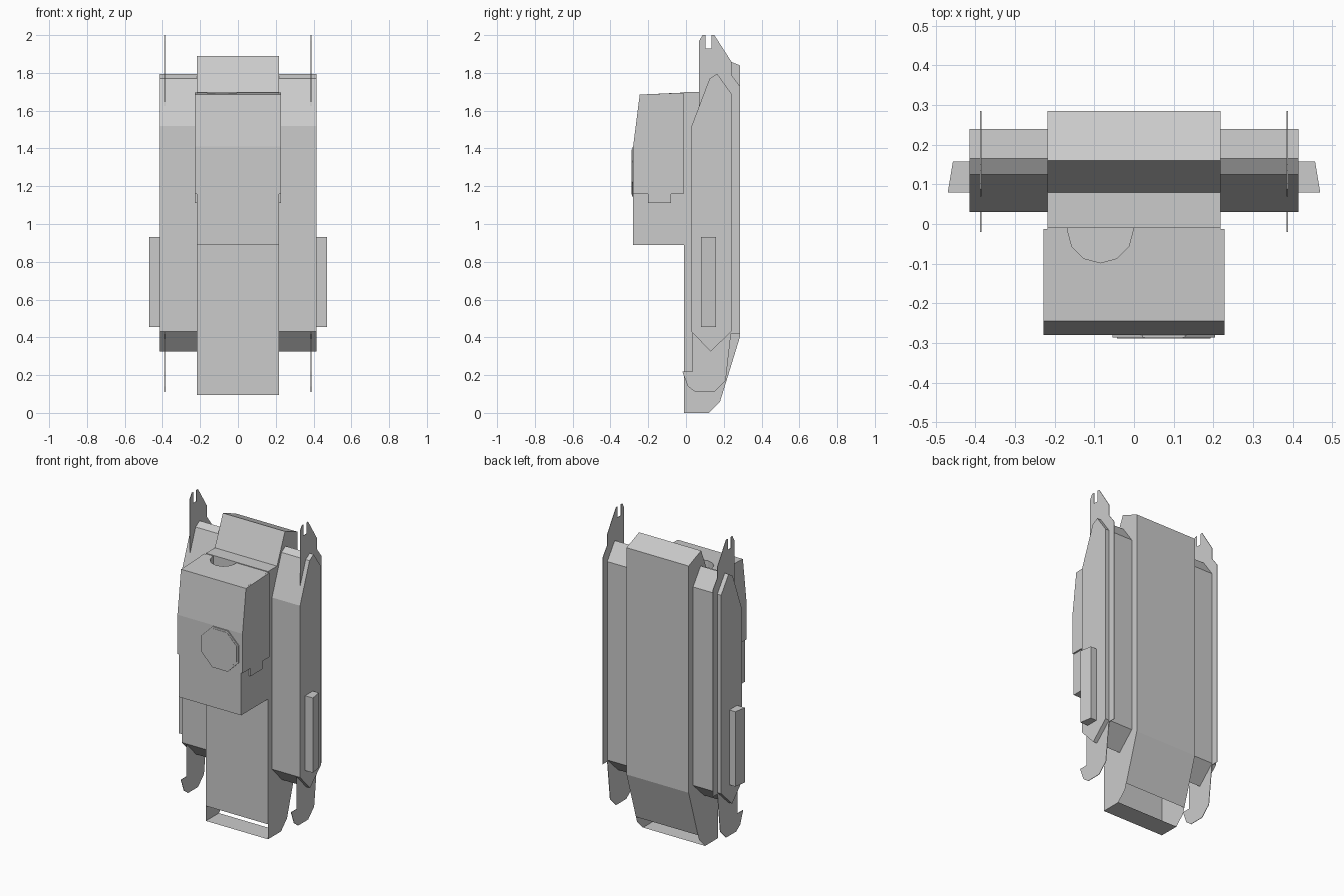
import bpy, bmesh, math
from mathutils import Matrix

cube = bpy.data.objects.get("Cube")
if cube:
    bpy.data.objects.remove(cube, do_unlink=True)

grey = bpy.data.materials.new("light_grey")
grey.use_nodes = True
grey.diffuse_color = (0.6, 0.6, 0.6, 1)
grey.node_tree.nodes["Principled BSDF"].inputs["Base Color"].default_value = (0.6, 0.6, 0.6, 1)


def finish(name, bm):
    bmesh.ops.recalc_face_normals(bm, faces=bm.faces)
    mesh = bpy.data.meshes.new(name)
    bm.to_mesh(mesh)
    bm.free()
    mesh.materials.append(grey)
    obj = bpy.data.objects.new(name, mesh)
    bpy.context.collection.objects.link(obj)
    return obj


def prism(name, profile, x0, x1, open_edges=()):
    """Side profile of (y, z) points stretched across x; listed edges stay open."""
    bm = bmesh.new()
    a = [bm.verts.new((x0, y, z)) for y, z in profile]
    b = [bm.verts.new((x1, y, z)) for y, z in profile]
    bm.faces.new(a)
    bm.faces.new(b[::-1])
    n = len(profile)
    for i in range(n):
        if i not in open_edges:
            j = (i + 1) % n
            bm.faces.new((a[i], b[i], b[j], a[j]))
    return finish(name, bm)


def disc(name, sides, radius, depth, matrix):
    bm = bmesh.new()
    bmesh.ops.create_cone(bm, cap_ends=True, segments=sides, radius1=radius,
                          radius2=radius, depth=depth, matrix=matrix)
    return finish(name, bm)


# Central column, open along the lower front and lower back
prism("central_column",
      [(-.01, 0), (.12, 0), (.18, .06), (.191, .095), (.285, .4), (.285, 1.84),
       (.16, 1.89), (.08, 1.7), (-.01, 1.7), (-.01, .095)],
      -.218, .218, open_edges=(1, 2, 9))

# Front housing
housing = prism("front_housing",
                [(-.28, .89), (-.01, .89), (-.01, 1.12), (.08, 1.12), (.08, 1.7),
                 (-.245, 1.685), (-.28, 1.41)], -.218, .218)

# Notched cover plates on the housing sides
cover = [(-.28, 1.16), (-.2, 1.16), (-.2, 1.11), (-.08, 1.11), (-.08, 1.16),
         (-.012, 1.16), (-.012, 1.695), (-.245, 1.685), (-.28, 1.41)]

# Round socket sunk into the housing top
cutter = disc("socket_cutter", 12, .083, .2, Matrix.Translation((-.085, -.015, 1.7)))
cutter.hide_render = True
cutter.hide_viewport = True
for body in (housing, bpy.data.objects["central_column"]):
    cut = body.modifiers.new("socket", 'BOOLEAN')
    cut.operation = 'DIFFERENCE'
    cut.solver = 'EXACT'
    cut.object = cutter
    if body is not housing:
        body.modifiers.remove(cut)

# Eight-sided front lens with a raised rim
turn = Matrix.Rotation(math.pi / 2, 4, 'X') @ Matrix.Rotation(math.pi / 8, 4, 'Z')
disc("lens_rim", 8, .14, .012, Matrix.Translation((.075, -.281, 1.275)) @ turn)
disc("lens", 8, .128, .014, Matrix.Translation((.075, -.282, 1.275)) @ turn)

# Wing box, forked fin and grip block on each side
wing = [(.03, .43), (.13, .325), (.24, .43), (.24, 1.69), (.165, 1.795), (.125, 1.77), (.03, 1.52)]
fin = [(.035, .22), (-.02, .22), (.01, .14), (.05, .11), (.15, .11), (.21, .17),
       (.238, .42), (.285, .42), (.285, 1.73), (.24, 1.79), (.24, 1.86), (.15, 2),
       (.135, 2), (.135, 1.93), (.103, 1.93), (.103, 2), (.088, 2), (.07, 1.97),
       (.07, 1.6), (.035, 1.5)]
for side, s in (("left", 1), ("right", -1)):
    prism(side + "_cover", cover, s * .216, s * .228)
    prism(side + "_wing_box", wing, s * .218, s * .415)
    prism(side + "_forked_fin", fin, s * .385, s * .388)
    grip = prism(side + "_grip_block", [(.08, .455), (.158, .455), (.158, .93), (.08, .93)],
                 s * .41, s * .47)
    for v in grip.data.vertices:
        if abs(v.co.x) > .45 and v.co.y > .1:
            v.co.x = s * .457
